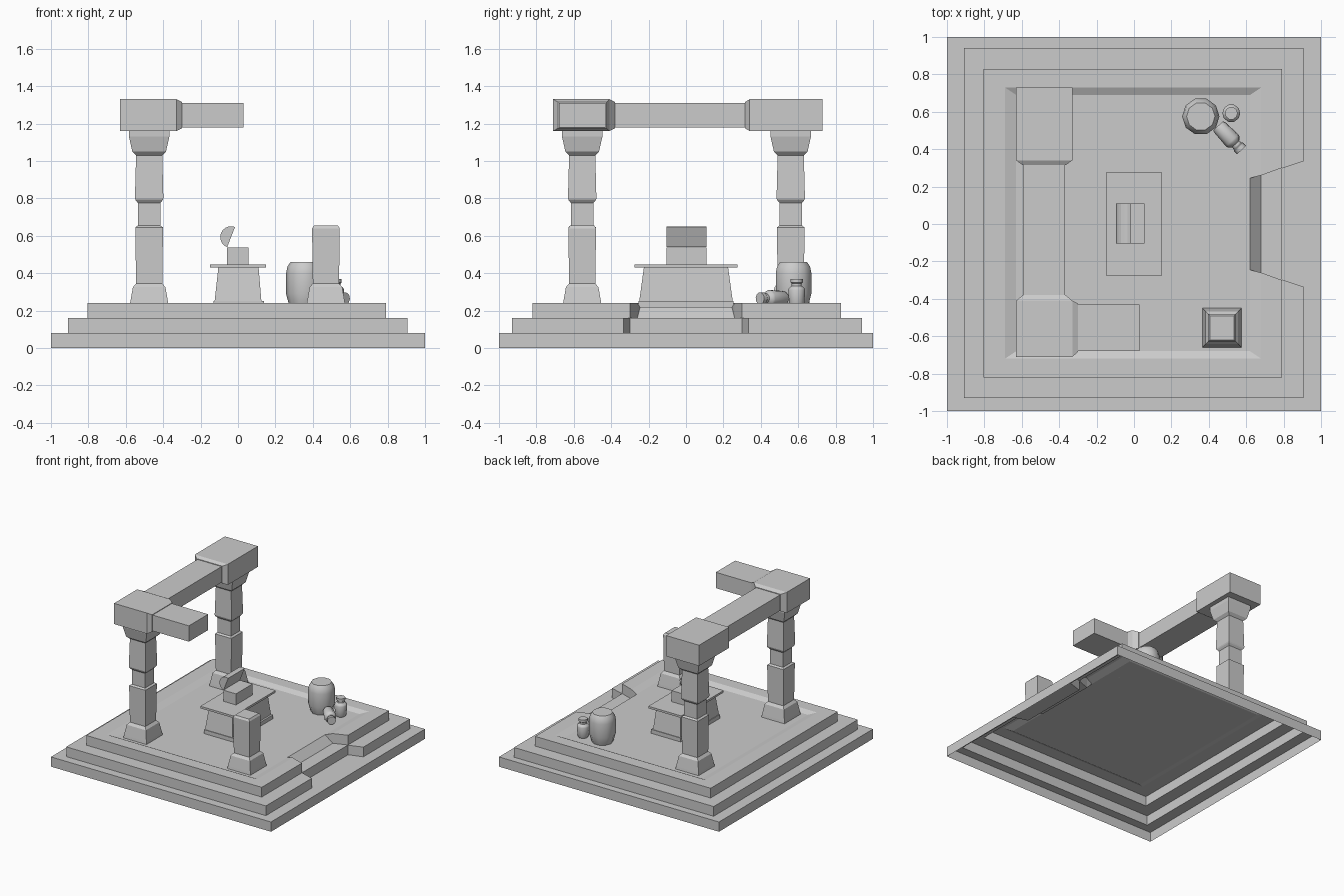
import bpy, bmesh, math
from mathutils import Vector

if "Cube" in bpy.data.objects:
    bpy.data.objects.remove(bpy.data.objects["Cube"])


def to_object(name, bm, recalc=True):
    if recalc:
        bmesh.ops.recalc_face_normals(bm, faces=bm.faces)
    me = bpy.data.meshes.new(name)
    bm.to_mesh(me)
    bm.free()
    ob = bpy.data.objects.new(name, me)
    bpy.context.collection.objects.link(ob)
    return ob


def stack(name, sections, axis="z"):
    """Loft rectangles (u0, u1, v0, v1, w) along an axis, closed at both ends."""
    place = {"z": lambda u, v, w: (u, v, w),
             "x": lambda u, v, w: (w, u, v),
             "y": lambda u, v, w: (u, w, v)}[axis]
    bm = bmesh.new()
    rings = [[bm.verts.new(place(u, v, w)) for u, v in
              ((u0, v0), (u1, v0), (u1, v1), (u0, v1))]
             for u0, u1, v0, v1, w in sections]
    for a, b in zip(rings, rings[1:]):
        for i in range(4):
            j = (i + 1) % 4
            bm.faces.new((a[i], a[j], b[j], b[i]))
    bm.faces.new(rings[0][::-1])
    bm.faces.new(rings[-1])
    return to_object(name, bm)


def jar(name, profile, base, direction, sides):
    """Turn a (radius, height) profile about a direction."""
    bm = bmesh.new()
    rot = Vector((0, 0, 1)).rotation_difference(Vector(direction)).to_matrix()
    rings = [[bm.verts.new(Vector(base) + rot @ Vector(
        (r * math.cos(2 * math.pi * i / sides), r * math.sin(2 * math.pi * i / sides), h)))
        for i in range(sides)] for r, h in profile]
    for a, b in zip(rings, rings[1:]):
        for i in range(sides):
            j = (i + 1) % sides
            bm.faces.new((a[i], a[j], b[j], b[i]))
    bm.faces.new(rings[0][::-1])
    bm.faces.new(rings[-1])
    ob = to_object(name, bm)
    bpy.ops.object.select_all(action="DESELECT")
    ob.select_set(True)
    bpy.context.view_layer.objects.active = ob
    bpy.ops.object.shade_smooth_by_angle(angle=math.radians(40))


# Stepped platform: open-bottomed shell with a notched entrance and sunken floor
def loop(x0, x1, y0, y1, z, n, m, k):
    """Outline with entrance points n, m, k given as (x, half width, z)."""
    return [(x1, y0, z), (n[0], -n[1], n[2]), (m[0], -m[1], m[2]), (k[0], -k[1], k[2]),
            (k[0], k[1], k[2]), (m[0], m[1], m[2]), (n[0], n[1], n[2]),
            (x1, y1, z), (x0, y1, z), (x0, y0, z)]


def step1(z):
    return loop(-1, 1, -1, 1, z, (1, .36, z), (1, .33, z), (1, .31, z))


def step2(z):
    return loop(-.91, .905, -.93, .94, z, (.905, .335, z), (.79, .30, z), (.79, .30, z))


lip = (.62, .245, .22)
rim = (.68, .26, .24)
loops = [step1(0), step1(.08), step2(.08), step2(.16),
         loop(-.805, .79, -.82, .83, .16, (.79, .30, .16), (.68, .26, .16), (.68, .26, .16)),
         loop(-.805, .79, -.82, .83, .24, (.79, .30, .24), rim, lip),
         loop(-.69, .68, -.72, .73, .24, rim, rim, lip),
         loop(-.63, .62, -.68, .69, .22, lip, lip, lip)]
bm = bmesh.new()
cache = {}


def face(points):
    unique = list(dict.fromkeys(tuple(round(c, 4) for c in p) for p in points))
    if len(unique) > 2:
        verts = [cache.setdefault(p, None) or bm.verts.new(p) for p in unique]
        cache.update(zip(unique, verts))
        if not bm.faces.get(verts):
            bm.faces.new(verts)


for a, b in zip(loops, loops[1:]):
    for i in range(10):
        j = (i + 1) % 10
        face((a[i], a[j], b[j], b[i]))
face(loops[-1])
bmesh.ops.dissolve_degenerate(bm, dist=.0005, edges=bm.edges)
to_object("stepped_platform", bm, recalc=False)

# Square pillars: (half width, z)
lower = [(.105, .22), (.102, .24), (.087, .325), (.07, .345), (.074, .635)]
upper = [(.074, .645), (.06, .655), (.06, .775), (.072, .79), (.076, .80), (.07, 1.03),
         (.075, 1.035), (.09, 1.05), (.108, 1.13), (.108, 1.165)]
broken_top = [(.074, .64), (.064, .655)]


def pillar(name, x, y, prof):
    stack(name, [(x - r, x + r, y - r, y + r, z) for r, z in prof])


pillar("front_left_pillar", -.475, -.555, lower + upper)
pillar("back_left_pillar", -.475, .56, lower + upper)
pillar("broken_pillar", .47, -.555, lower + broken_top)

# Lintel corner blocks with chamfered collars, and the beams between them
stack("front_corner_block", [(-.63, -.33, -.71, -.41, z) for z in (1.16, 1.33)])
stack("back_corner_block", [(-.63, -.33, .34, .73, z) for z in (1.16, 1.33)])
for name, outer, inner in (("front_collar", -.41, -.38), ("back_collar", .34, .315)):
    stack(name, [(-.63, -.33, 1.16, 1.33, outer), (-.595, -.365, 1.175, 1.315, inner)], "y")
stack("arm_collar", [(-.71, -.41, 1.16, 1.33, -.33), (-.685, -.425, 1.175, 1.315, -.30)], "x")
stack("side_beam", [(-.59, -.37, 1.18, 1.31, y) for y in (-.40, .33)], "y")
stack("broken_front_beam", [(-.68, -.43, 1.18, 1.31, x) for x in (-.32, .03)], "x")

# Altar table: plinth, tapering body, slab, block and half-round
stack("altar_plinth", [(-.13, .14, -.255, .255, z) for z in (.22, .252)])
stack("altar_body", [(-.125, .125, -.25, .25, .25), (-.105, .11, -.225, .225, .432)])
stack("altar_slab", [(-.15, .15, -.275, .275, z) for z in (.43, .447)])
stack("altar_block", [(-.06, .055, -.105, .11, z) for z in (.445, .538)])
bm = bmesh.new()
start = math.atan2(.108, .042)
arc = [(-.037 + .058 * math.cos(start + math.pi * i / 10),
        .593 + .058 * math.sin(start + math.pi * i / 10)) for i in range(11)]
cap = bm.faces.new([bm.verts.new((x, -.105, z)) for x, z in arc])
new = bmesh.ops.extrude_face_region(bm, geom=[cap], use_keep_orig=True)["geom"]
bmesh.ops.translate(bm, vec=(0, .215, 0), verts=[g for g in new if isinstance(g, bmesh.types.BMVert)])
to_object("altar_half_round", bm)

# Jars: one large, one small standing, one small lying on its side
jar("large_jar", [(.08, 0), (.087, .02), (.1, .07), (.1, .18), (.093, .215), (.076, .24)],
    (.357, .575, .22), (0, 0, 1), 10)
small = [(.037, 0), (.042, .01), (.048, .09), (.044, .1), (.028, .112), (.028, .125), (.034, .13), (.034, .15)]
jar("small_jar", small, (.52, .592, .22), (0, 0, 1), 10)
jar("fallen_jar", [(r * .97, h * 1.2) for r, h in small], (.45, .525, .265), (.125, -.13, 0), 10)
